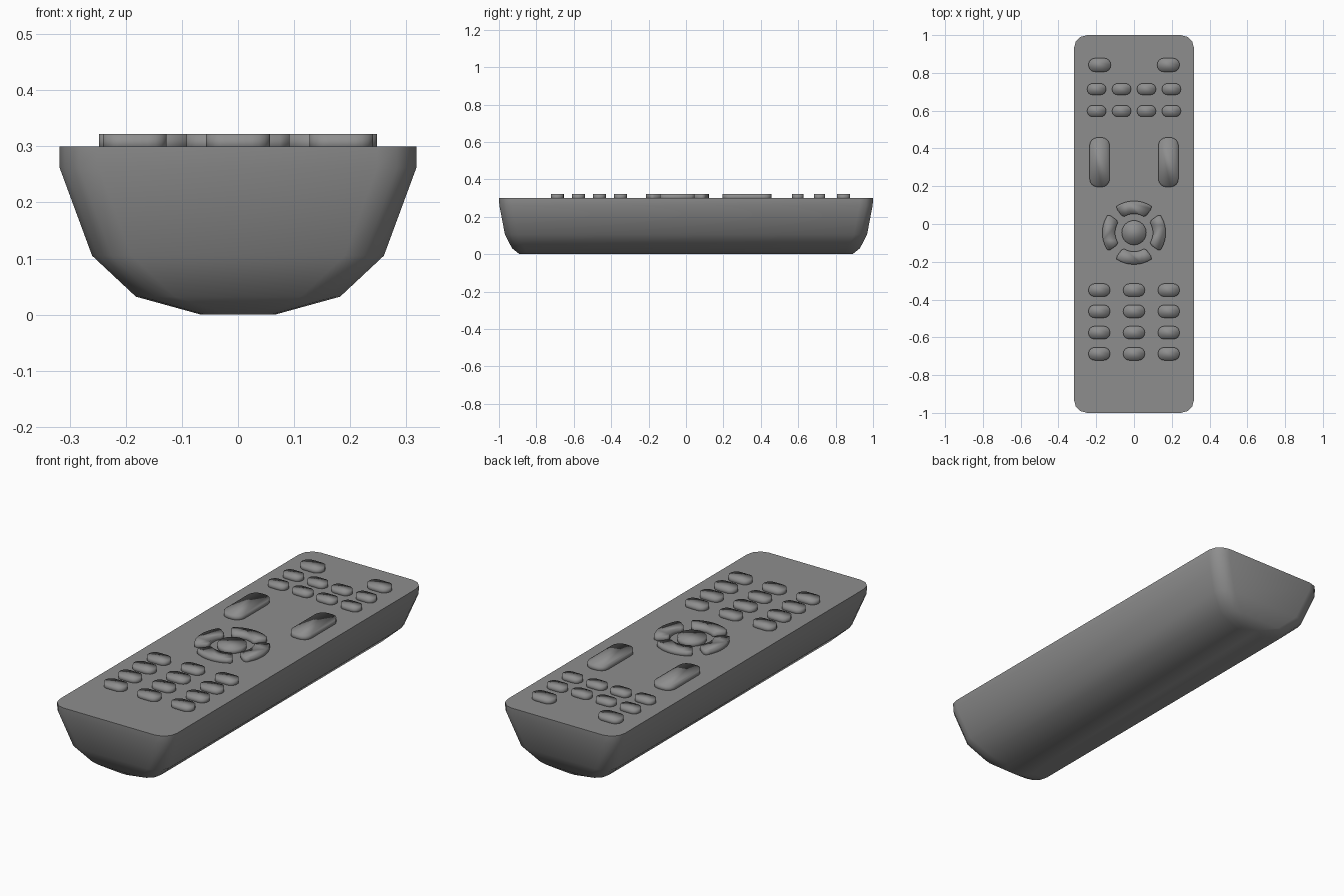
import bpy, bmesh
from math import sin, cos, pi, radians

cube = bpy.data.objects.get("Cube")
if cube:
    bpy.data.objects.remove(cube, do_unlink=True)

grey = bpy.data.materials.new("plain grey")
grey.use_nodes = True
GREY = (0.27, 0.27, 0.27, 1)
grey.diffuse_color = GREY
grey.node_tree.nodes["Principled BSDF"].inputs["Base Color"].default_value = GREY

TOP = 0.30        # casing top
RAISE = 0.322     # button top


def rounded_rect(hx, hy, r, steps, cx=0, cy=0):
    """Counter-clockwise outline of a rectangle with rounded corners."""
    pts = []
    for k, (sx, sy) in enumerate([(1, 1), (-1, 1), (-1, -1), (1, -1)]):
        for i in range(steps + 1):
            a = (k + i / steps) * pi / 2
            pts.append((cx + sx * (hx - r) + r * cos(a), cy + sy * (hy - r) + r * sin(a)))
    return pts


def loft(name, levels):
    """Skin a stack of (outline, z) levels and cap both ends."""
    bm = bmesh.new()
    rings = [[bm.verts.new((x, y, z)) for x, y in outline] for outline, z in levels]
    n = len(rings[0])
    for low, high in zip(rings, rings[1:]):
        for i in range(n):
            j = (i + 1) % n
            bm.faces.new((low[i], low[j], high[j], high[i]))
    bm.faces.new(rings[0][::-1])
    bm.faces.new(rings[-1])
    for f in bm.faces:
        f.smooth = True
    mesh = bpy.data.meshes.new(name)
    bm.to_mesh(mesh)
    bm.free()
    mesh.materials.append(grey)
    obj = bpy.data.objects.new(name, mesh)
    bpy.context.collection.objects.link(obj)
    return obj


def button(name, outline):
    return loft(name, [(outline, TOP - 0.01), (outline, RAISE)])


def pill(name, x, y, w, h, r):
    return button(name, rounded_rect(w / 2, h / 2, r, 4, x, y))


# Casing: half width, half length, corner radius and height of each level
sections = [(0.066, 0.89, 0.05, 0), (0.182, 0.93, 0.07, 0.032),
            (0.26, 0.968, 0.07, 0.105), (0.318, 0.998, 0.07, 0.262),
            (0.318, 1.0, 0.07, TOP)]
casing = loft("casing", [(rounded_rect(w, l, r, 3), z) for w, l, r, z in sections])
bpy.context.view_layer.objects.active = casing
casing.select_set(True)
bpy.ops.object.shade_smooth_by_angle(angle=radians(50))

# Upper pair and the two long rockers
for side, x in (("left", 0.182), ("right", -0.182)):
    pill(f"{side}_upper_button", x, 0.842, 0.118, 0.072, 0.034)
    pill(f"{side}_rocker", x, 0.327, 0.106, 0.262, 0.042)

# Two rows of four small buttons
for row, y in enumerate((0.714, 0.598)):
    for col in range(4):
        pill(f"small_button_{row}_{col}", (col - 1.5) * 0.132, y, 0.1, 0.06, 0.028)

# Keypad of four rows of three
for row in range(4):
    for col in range(3):
        pill(f"keypad_button_{row}_{col}", (col - 1) * 0.184, -0.35 - row * 0.1125,
             0.114, 0.068, 0.032)

# Navigation pad: round centre and four arc buttons
PAD_Y = -0.046


def polar(r, a):
    return (r * cos(a), PAD_Y + r * sin(a))


button("centre_button", [polar(0.065, i * pi / 12) for i in range(24)])
INNER, OUTER, SPAN, STEPS = 0.1, 0.168, radians(36), 10
for name, turn in (("left", 0), ("back", 1), ("right", 2), ("front", 3)):
    mid = turn * pi / 2
    sweep = [-SPAN + 2 * SPAN * i / STEPS for i in range(STEPS + 1)]
    outer = [polar(OUTER, mid + a * 0.92) for a in sweep]
    inner = [polar(INNER, mid + a * 0.88) for a in reversed(sweep)]
    # softened ends between the two arcs
    end = [polar(OUTER - 0.013, mid + SPAN), polar(INNER + 0.013, mid + SPAN)]
    start = [polar(INNER + 0.013, mid - SPAN), polar(OUTER - 0.013, mid - SPAN)]
    button(f"{name}_arc_button", outer + end + inner + start)
